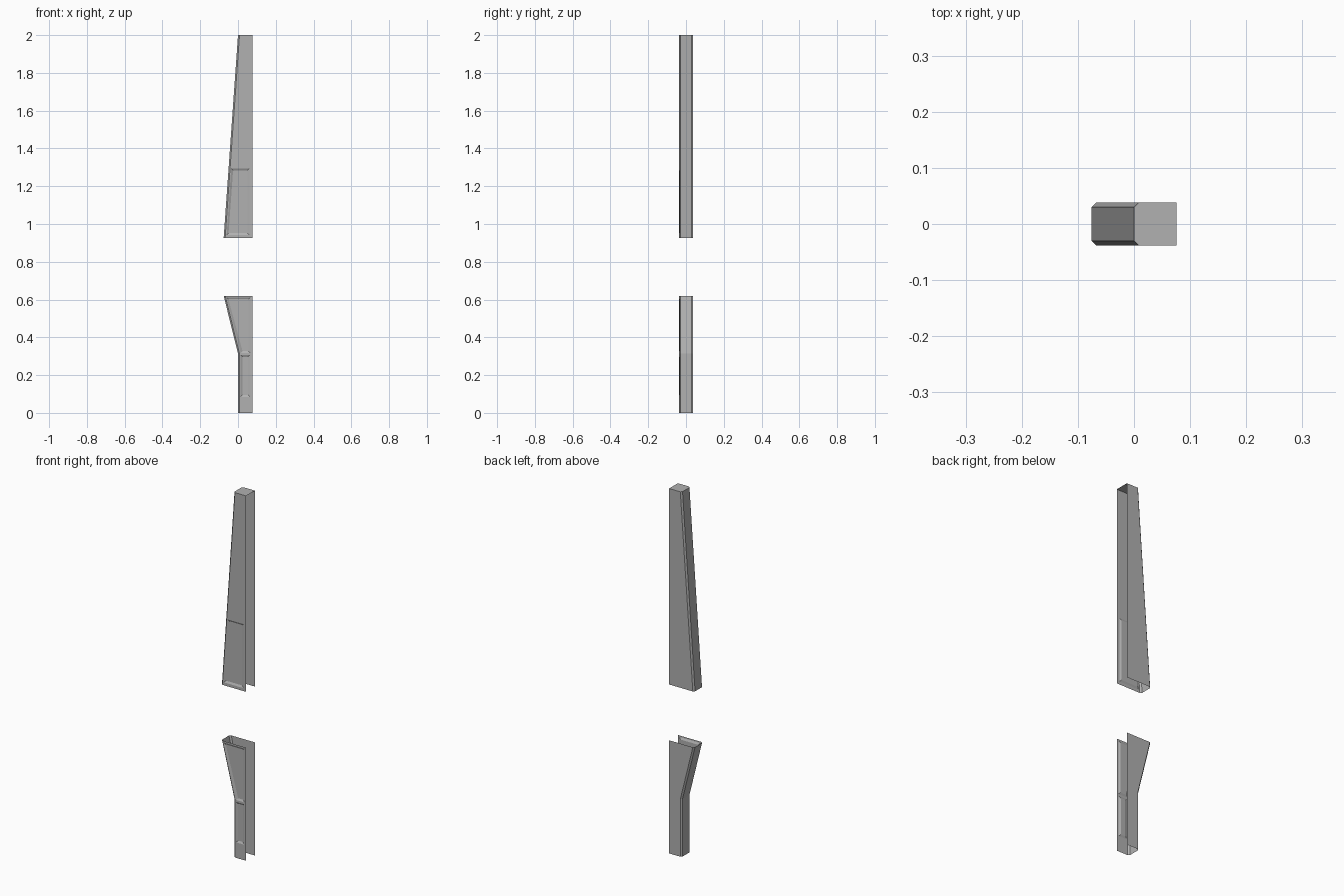
import bpy, bmesh

if "Cube" in bpy.data.objects:
    bpy.data.objects.remove(bpy.data.objects["Cube"])

HALF_Y = 0.038    # half thickness
BACK_X = 0.076    # open edge
CHAMFER = 0.008
DEPTH = 0.005     # depth of the pressed-in front panels
SLOPE = 0.010     # width of the sloping panel borders

grey = bpy.data.materials.new("dark_grey")
grey.diffuse_color = (0.44, 0.44, 0.44, 1)
grey.use_nodes = True
grey.node_tree.nodes["Principled BSDF"].inputs["Base Color"].default_value = grey.diffuse_color


def shell(name, outline, panels, cap=False):
    """outline: (z, left x) from bottom to top.
    panels: per section, recess corners (x, z) counter-clockwise from bottom left."""
    bm = bmesh.new()
    rings = []
    for z, x in outline:
        section = [(BACK_X, HALF_Y), (x + CHAMFER, HALF_Y),
                   (x, HALF_Y - CHAMFER), (x, -HALF_Y + CHAMFER),
                   (x + CHAMFER, -HALF_Y), (BACK_X, -HALF_Y)]
        rings.append([bm.verts.new((px, py, z)) for px, py in section])

    for low, high, panel in zip(rings, rings[1:], panels):
        # back wall, chamfers and sloping side
        for i in range(4):
            bm.faces.new((low[i], low[i + 1], high[i + 1], high[i]))
        # front wall framing a recessed panel with sloping borders
        outer = [low[4], low[5], high[5], high[4]]
        rim = [bm.verts.new((x, -HALF_Y, z)) for x, z in panel]
        signs = [(1, 1), (-1, 1), (-1, -1), (1, -1)]
        floor = [bm.verts.new((x + sx * SLOPE, -HALF_Y + DEPTH, z + sz * SLOPE))
                 for (x, z), (sx, sz) in zip(panel, signs)]
        for a, b in ((outer, rim), (rim, floor)):
            for i in range(4):
                j = (i + 1) % 4
                bm.faces.new((a[i], a[j], b[j], b[i]))
        bm.faces.new(floor)

    if cap:
        bm.faces.new(rings[-1])

    mesh = bpy.data.meshes.new(name)
    bm.to_mesh(mesh)
    bm.free()
    mesh.materials.append(grey)
    obj = bpy.data.objects.new(name, mesh)
    bpy.context.collection.objects.link(obj)
    return obj


# Tapering upper trim with a closed top
shell("upper_pillar_trim",
      [(0.926, -0.076), (2.0, 0.0)],
      [[(-0.060, 0.942), (0.060, 0.942), (0.060, 1.293), (-0.036, 1.293)]],
      cap=True)

# Straight lower trim that flares outward at the top
shell("lower_pillar_trim",
      [(0.0, 0.0), (0.315, 0.0), (0.620, -0.076)],
      [[(0.014, 0.085), (0.064, 0.085), (0.064, 0.307), (0.014, 0.307)],
       [(0.014, 0.317), (0.066, 0.317), (0.066, 0.612), (-0.061, 0.612)]])
